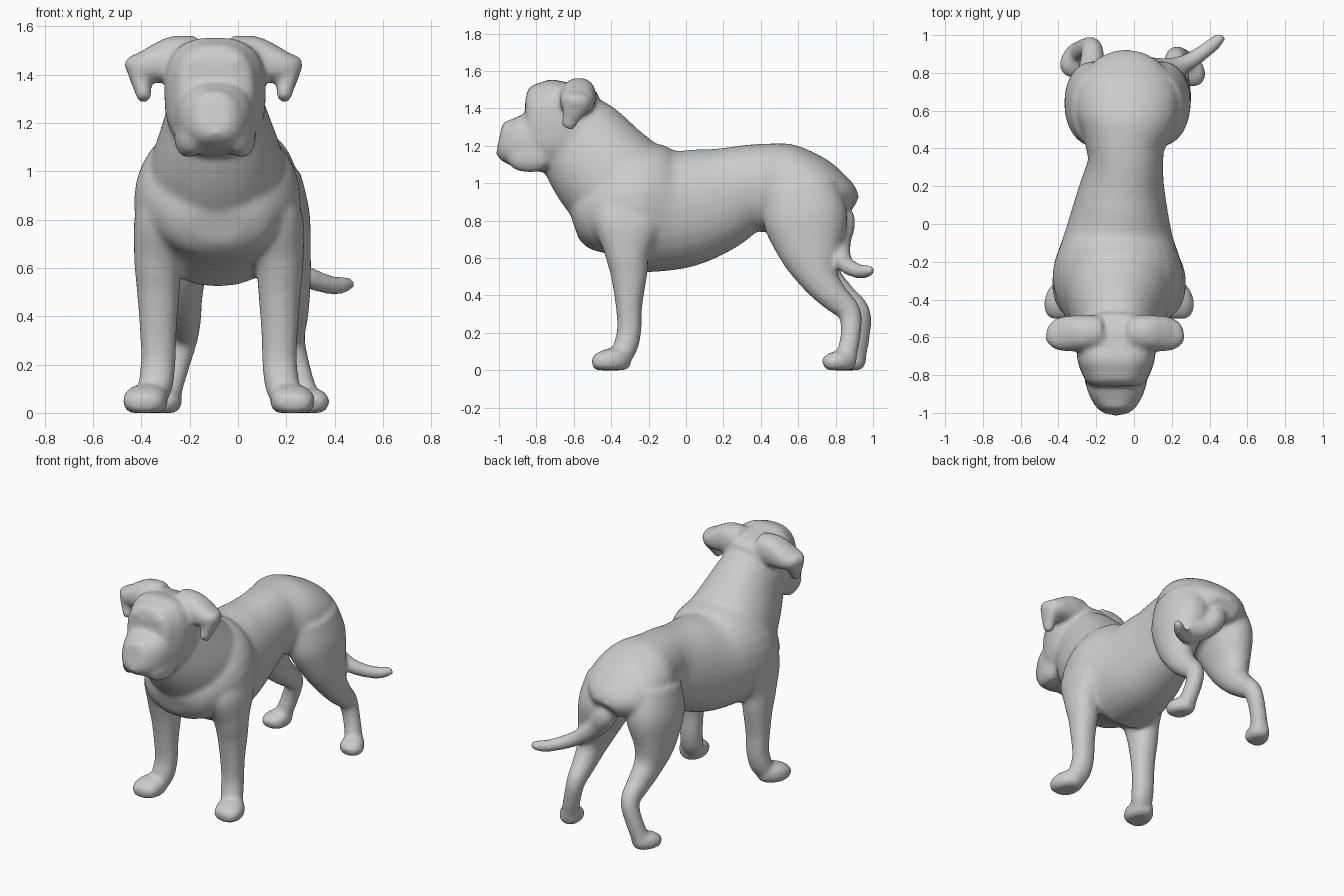
import bpy, bmesh, math
from mathutils import Vector

bm = bmesh.new()
SIDES = 28


def catmull(p0, p1, p2, p3, t):
    return [0.5 * (2 * b + (c - a) * t + (2 * a - 5 * b + 4 * c - d) * t * t
                   + (3 * b - a - 3 * c + d) * t ** 3) for a, b, c, d in zip(p0, p1, p2, p3)]


def tube(rings, ref=(1, 0, 0), power=2.0, steps=5):
    """Closed loft through (x, y, z, half width along ref, half depth) rings."""
    n = len(rings)
    pts = []
    for i in range(n - 1):
        quad = [rings[max(0, min(n - 1, i + k))] for k in (-1, 0, 1, 2)]
        pts += [catmull(*quad, s / steps) for s in range(steps)]
    pts.append(rings[-1])
    centres = [Vector(p[:3]) for p in pts]
    loops = []
    for i, p in enumerate(pts):
        t = (centres[min(i + 1, len(pts) - 1)] - centres[max(i - 1, 0)]).normalized()
        side = Vector(ref)
        side = (side - t * side.dot(t)).normalized()
        other = t.cross(side)
        loop = []
        for k in range(SIDES):
            a = 2 * math.pi * k / SIDES
            c, s = math.cos(a), math.sin(a)
            u = math.copysign(abs(c) ** (2 / power), c) * p[3]
            v = math.copysign(abs(s) ** (2 / power), s) * p[4]
            co = centres[i] + side * u + other * v
            co.z = max(co.z, 0)          # soles rest flat on the floor
            loop.append(bm.verts.new(co))
        loops.append(loop)
    for a, b in zip(loops, loops[1:]):
        for k in range(SIDES):
            j = (k + 1) % SIDES
            bm.faces.new((a[k], a[j], b[j], b[k]))
    bm.faces.new(loops[0][::-1])
    bm.faces.new(loops[-1])


# torso, chest to rump
tube([(-.085, -.60, .78, .11, .08), (-.085, -.555, .795, .22, .16),
      (-.085, -.42, .84, .315, .25), (-.085, -.25, .87, .345, .345),
      (-.08, -.05, .86, .285, .32), (-.065, .15, .91, .235, .285),
      (-.045, .32, .97, .20, .235), (-.045, .42, .975, .215, .237),
      (-.035, .55, .965, .27, .243), (-.03, .70, .945, .27, .195),
      (-.02, .82, .91, .205, .125), (-.01, .88, .87, .10, .07)], power=2.15)

# neck, fading into the withers
tube([(-.09, -.66, 1.34, .17, .19), (-.09, -.57, 1.24, .205, .25),
      (-.085, -.43, 1.06, .265, .29), (-.085, -.28, .93, .30, .30),
      (-.08, -.13, .88, .27, .30), (-.08, .03, .87, .23, .29),
      (-.07, .12, .87, .16, .20)], power=2.15)

# skull and muzzle
HX = -.095
tube([(HX, -.46, 1.36, .11, .13), (HX, -.55, 1.35, .185, .185),
      (HX, -.65, 1.325, .21, .235), (HX, -.74, 1.31, .20, .237),
      (HX, -.81, 1.31, .172, .22), (HX, -.845, 1.31, .15, .19),
      (HX, -.86, 1.31, .10, .13)], power=2.7)
tube([(HX, -.74, 1.215, .175, .155), (HX, -.86, 1.22, .158, .15),
      (HX, -.93, 1.225, .13, .127), (HX, -.975, 1.235, .095, .105),
      (HX, -.998, 1.24, .06, .085)], power=2.5)

for s in (-1, 1):
    # hanging jowl
    tube([(HX + s * .07, -.935, 1.15, .035, .04), (HX + s * .095, -.89, 1.135, .05, .07),
          (HX + s * .12, -.80, 1.14, .05, .08), (HX + s * .13, -.72, 1.16, .03, .04)])
    # brow
    tube([(HX + s * .03, -.82, 1.44, .03, .03), (HX + s * .09, -.82, 1.45, .035, .04),
          (HX + s * .14, -.77, 1.43, .03, .03)], ref=(0, 0, 1))
    # ear: thick wedge out from the skull, then the folded tip
    wedge = [(.07, -.57, 1.46, .085, .10), (.16, -.575, 1.463, .095, .098),
             (.23, -.58, 1.447, .095, .083), (.29, -.58, 1.437, .09, .065),
             (.335, -.572, 1.442, .07, .042), (.36, -.565, 1.447, .04, .025)]
    tip = [(.315, -.575, 1.45, .07, .03), (.315, -.59, 1.41, .068, .04),
           (.297, -.615, 1.35, .05, .037), (.287, -.635, 1.293, .032, .03)]
    for part in (wedge, tip):
        tube([(-.10 + s * e[0], *e[1:]) for e in part], ref=(0, 1, 0), power=2.3)

# front legs and paws
for s, x in ((-1, -.33), (1, .172)):
    tube([(x - s * .04, -.29, .92, .08, .12), (x - s * .02, -.31, .80, .118, .19),
          (x, -.315, .63, .10, .122), (x, -.305, .52, .09, .10),
          (x, -.305, .35, .077, .072), (x, -.303, .22, .072, .065),
          (x + s * .01, -.325, .12, .072, .065), (x + s * .03, -.36, .05, .06, .05)], power=2.2)
    tube([(x + s * .02, -.30, .05, .04, .04), (x + s * .035, -.35, .055, .078, .065),
          (x + s * .055, -.42, .05, .092, .064), (x + s * .06, -.48, .04, .075, .045),
          (x + s * .06, -.502, .036, .04, .025)], power=2.4)

# hind legs and paws: side, x per ring, backward shift of the lower leg
for s, xs, dy in ((1, (.12, .145, .19, .215, .22, .22, .24, .275), 0),
                  (-1, (-.19, -.215, -.235, -.23, -.222, -.222, -.25, -.29), .05)):
    shape = [(.61, .98, .14, .20, 0), (.64, .80, .155, .225, 0), (.67, .62, .115, .165, .1),
             (.715, .49, .085, .105, .4), (.79, .395, .07, .08, .8), (.87, .315, .058, .064, 1),
             (.882, .21, .054, .055, 1), (.86, .08, .055, .055, 1)]
    tube([(x, y + dy * k, z, rx, ry) for x, (y, z, rx, ry, k) in zip(xs, shape)], power=2.1)
    px = xs[-1]
    tube([(px - s * .01, .905 + dy, .045, .035, .035), (px, .87 + dy, .05, .062, .055),
          (px + s * .025, .80 + dy, .046, .078, .056), (px + s * .03, .755 + dy, .04, .065, .042),
          (px + s * .03, .733 + dy, .034, .035, .024)], power=2.4)

# tail, swept to one side
tube([(-.01, .80, .90, .05, .05), (.02, .835, .80, .07, .07), (.09, .825, .70, .06, .06),
      (.19, .83, .62, .052, .05), (.28, .855, .565, .046, .046), (.38, .92, .53, .04, .04),
      (.44, .97, .53, .035, .035), (.475, .995, .54, .02, .02)], ref=(0, 1, 0))

bmesh.ops.recalc_face_normals(bm, faces=bm.faces)
mesh = bpy.data.meshes.new("dog_body")
bm.to_mesh(mesh)
bm.free()
mesh.shade_smooth()
dog = bpy.data.objects.new("dog_body", mesh)
bpy.context.collection.objects.link(dog)

# fuse all parts into one skin and soften the joins
fuse = dog.modifiers.new("fuse", 'REMESH')
fuse.mode = 'VOXEL'
fuse.voxel_size = .013
fuse.use_smooth_shade = True
soft = dog.modifiers.new("soften", 'SMOOTH')
soft.factor = .5
soft.iterations = 14
